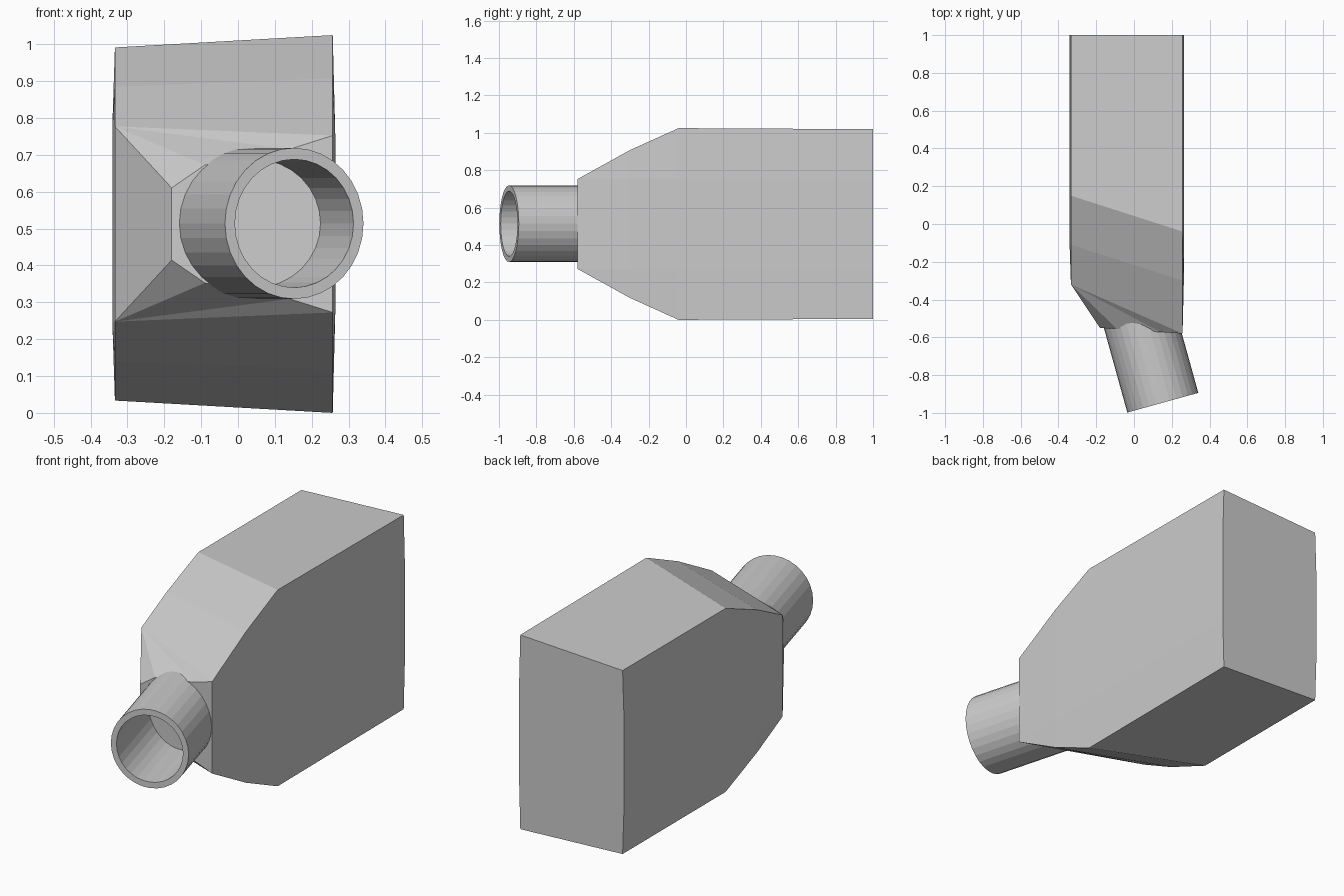
import bpy, bmesh, math
from mathutils import Vector

if "Cube" in bpy.data.objects:
    bpy.data.objects.remove(bpy.data.objects["Cube"])

ZC = 0.5125  # the model is symmetric above and below this height


def finish(bm, name):
    bmesh.ops.remove_doubles(bm, verts=bm.verts[:], dist=0.0005)
    bmesh.ops.recalc_face_normals(bm, faces=bm.faces[:])
    me = bpy.data.meshes.new(name)
    bm.to_mesh(me)
    bm.free()
    ob = bpy.data.objects.new(name, me)
    bpy.context.collection.objects.link(ob)
    return ob


def bridge(bm, a, b):
    n = len(a)
    for i in range(n):
        j = (i + 1) % n
        bm.faces.new((a[i], a[j], b[j], b[i]))


# Housing: stations of (right y, right half height, left y, left half height)
stations = [
    (1.00, 0.507, 1.00, 0.479),
    (-0.04, 0.5125, 0.15, 0.479),
    (-0.30, 0.395, -0.11, 0.372),
    (-0.58, 0.24, -0.32, 0.265),
]
bm = bmesh.new()
rings = []
for k, (yr, hr, yl, hl) in enumerate(stations):
    bulge = 0.0 if k == 3 else 0.007
    pts = [(0.257, yr, hr), (0.257 + bulge, yr, 0.24),
           (0.257 + bulge, yr, -0.24), (0.257, yr, -hr),
           (-0.334, yl, -hl), (-0.334 - bulge, yl, -0.265),
           (-0.334 - bulge, yl, 0.265), (-0.334, yl, hl)]
    rings.append([bm.verts.new((x, y, ZC + z)) for x, y, z in pts])
bm.faces.new(rings[0])
for a, b in zip(rings, rings[1:]):
    bridge(bm, a, b)

# Nose: sloped facets from the last ring to a flat front plate
profile = [(0.257, 0.24), (0.14, 0.203), (-0.09, 0.16), (-0.18, 0.098)]
plate = {}
for s in (1, -1):
    plate[s] = [bm.verts.new((x, -0.55 - 0.03 * (x + 0.18) / 0.437, ZC + s * h))
                for x, h in profile]
    corner = rings[3][7 if s > 0 else 4]
    for a, b in zip(plate[s], plate[s][1:]):
        bm.faces.new((corner, a, b))
bm.faces.new(plate[1] + plate[-1][::-1])
bm.faces.new((rings[3][7], plate[1][3], plate[-1][3], rings[3][4]))
finish(bm, "housing")

# Spout: angled open tube with wall thickness
N = 32
axis = Vector((-0.267, 0.964, 0))
side = Vector((0.964, 0.267, 0))
mouth = Vector((0.1525, -0.946, 0.514))
bm = bmesh.new()
loops = []
for rx, rz, d in [(0.195, 0.205, 0), (0.195, 0.205, 0.48),
                  (0.167, 0.174, 0.48), (0.167, 0.174, 0)]:
    loop = []
    for i in range(N):
        t = 2 * math.pi * i / N
        loop.append(bm.verts.new(mouth + axis * d + side * rx * math.cos(t)
                                 + Vector((0, 0, rz * math.sin(t)))))
    loops.append(loop)
for k in range(4):
    bridge(bm, loops[k], loops[(k + 1) % 4])
finish(bm, "spout")
